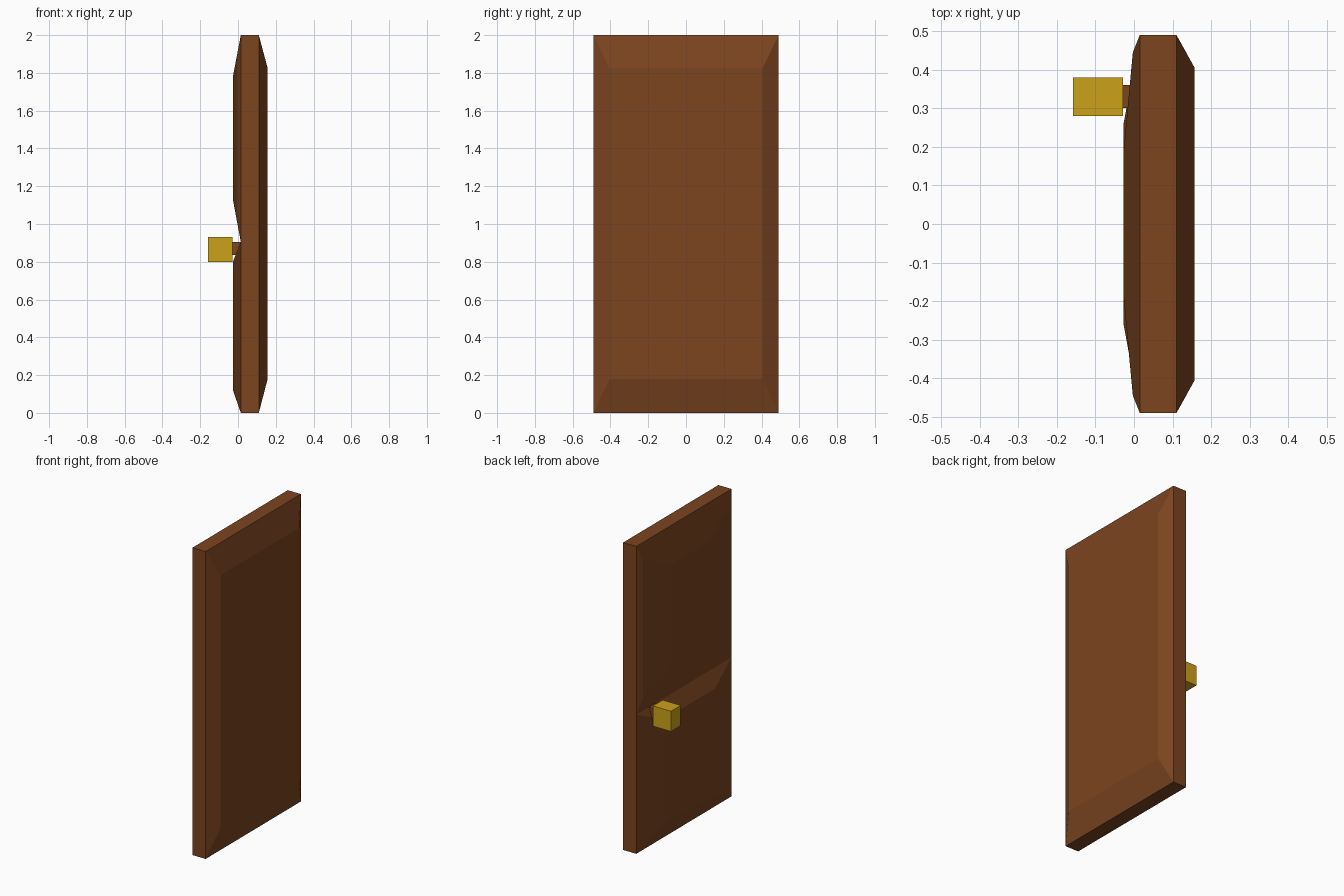
import bpy, bmesh

if "Cube" in bpy.data.objects:
    bpy.data.objects.remove(bpy.data.objects["Cube"])


def material(name, rgb):
    m = bpy.data.materials.new(name)
    m.diffuse_color = (*rgb, 1)
    m.use_nodes = True
    m.node_tree.nodes["Principled BSDF"].inputs["Base Color"].default_value = m.diffuse_color
    return m


wood = material("wood", (0.20, 0.058, 0.014))
brass = material("brass", (0.60, 0.36, 0.01))


def finish(name, bm, mat):
    bmesh.ops.recalc_face_normals(bm, faces=bm.faces[:])
    me = bpy.data.meshes.new(name)
    bm.to_mesh(me)
    bm.free()
    me.materials.append(mat)
    ob = bpy.data.objects.new(name, me)
    bpy.context.collection.objects.link(ob)
    return ob


def ring(bm, x, half_y, z0, z1):
    return [bm.verts.new((x, y, z)) for y, z in
            ((-half_y, z0), (half_y, z0), (half_y, z1), (-half_y, z1))]


def bridge(bm, a, b):
    for i in range(4):
        j = (i + 1) % 4
        bm.faces.new((a[i], a[j], b[j], b[i]))


def box(name, x, y, z, mat):
    bm = bmesh.new()
    a = [bm.verts.new((x[0], p, q)) for p, q in
         ((y[0], z[0]), (y[1], z[0]), (y[1], z[1]), (y[0], z[1]))]
    b = [bm.verts.new((x[1], v.co.y, v.co.z)) for v in a]
    bridge(bm, a, b)
    bm.faces.new(a)
    bm.faces.new(b)
    return finish(name, bm, mat)


# Door leaf: slab edges, one raised panel on the right, two on the left
# Each panel is a chain of shrinking rings (x, half width, z bottom, z top)
W, SPLIT = 0.49, 0.905
panels = [
    [(0.11, W, 0, 2), (0.157, 0.405, 0.18, 1.825)],
    [(0.015, W, 0, SPLIT), (-0.027, 0.26, 0.12, 0.80)],
    [(0.015, W, SPLIT, 2), (-0.003, 0.445, 1.0, 1.906), (-0.027, 0.19, 1.13, 1.78)],
]
bm = bmesh.new()
for chain in panels:
    rings = [ring(bm, *r) for r in chain]
    for a, b in zip(rings, rings[1:]):
        bridge(bm, a, b)
    bm.faces.new(rings[-1])
bridge(bm, ring(bm, 0.015, W, 0, 2), ring(bm, 0.11, W, 0, 2))
bmesh.ops.remove_doubles(bm, verts=bm.verts[:], dist=1e-5)
finish("door_leaf", bm, wood)

# Handle: short stem and square knob
box("handle_stem", (-0.03, 0.03), (0.30, 0.36), (0.835, 0.905), wood)
box("door_knob", (-0.158, -0.028), (0.28, 0.38), (0.80, 0.932), brass)
